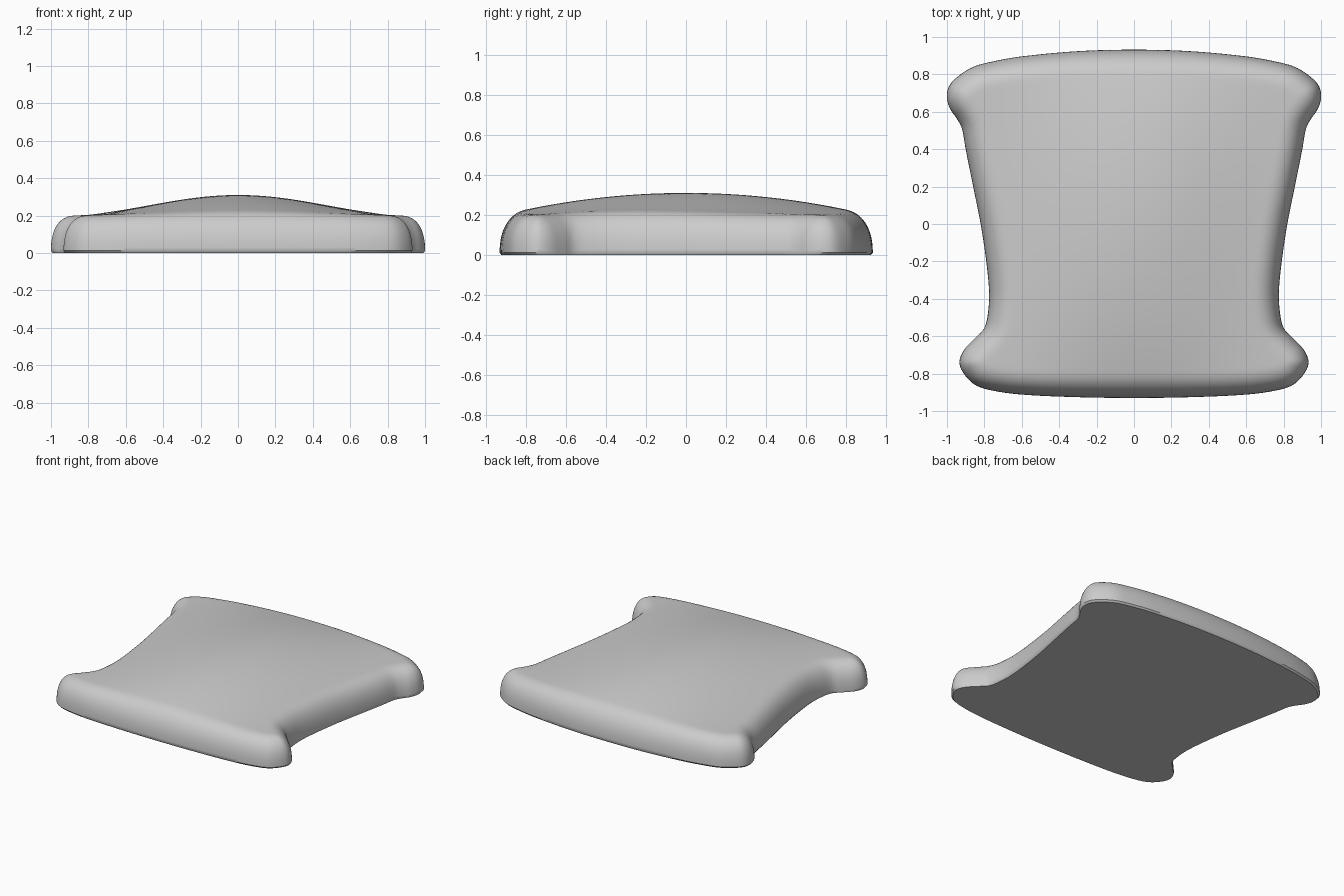
import bpy, bmesh, math
from mathutils import Vector
from mathutils.geometry import interpolate_bezier

if "Cube" in bpy.data.objects:
    bpy.data.objects.remove(bpy.data.objects["Cube"])

# Right half of the plan outline, front centre to back centre
HALF = [(0, -.93), (.3, -.926), (.6, -.912), (.76, -.89), (.85, -.86), (.91, -.80),
        (.933, -.74), (.91, -.675), (.85, -.61), (.80, -.555), (.78, -.47), (.775, -.36),
        (.79, -.2), (.82, 0), (.86, .2), (.90, .4), (.92, .51), (.945, .56), (.98, .61),
        (1.0, .67), (.99, .735), (.94, .79), (.86, .84), (.75, .87), (.6, .896),
        (.3, .924), (0, .932)]
STEPS, RINGS = 5, 44
RIM_RADIUS = .14


def smooth_outline(half):
    """Mirror the half outline and round it with bezier spans."""
    pts = [Vector(p) for p in half] + [Vector((-x, y)) for x, y in half[-2:0:-1]]
    n = len(pts)
    tan = [(pts[(i + 1) % n] - pts[i - 1]).normalized() for i in range(n)]
    out = []
    for i in range(n):
        a, b = pts[i], pts[(i + 1) % n]
        h = (b - a).length / 3
        span = interpolate_bezier(a, a + tan[i] * h, b - tan[(i + 1) % n] * h, b, STEPS + 1)
        out += [Vector((p[0], p[1])) for p in span[:-1]]
    return out


outline = smooth_outline(HALF)
N = len(outline)
segments = [(outline[i], outline[(i + 1) % N] - outline[i]) for i in range(N)]


def rim_distance(p):
    best = 9.0
    for a, d in segments:
        w = p - a
        t = min(1, max(0, w.dot(d) / d.length_squared))
        best = min(best, (w - d * t).length_squared)
    return math.sqrt(best)


def height(p, s):
    """Gentle dome with a rounded rim."""
    gx = math.cos(min(abs(p.x) / .95, 1) * math.pi / 2) ** 2
    dome = .2 + .11 * gx * max(0, 1 - (p.y / .92) ** 2)
    if s < .6:
        return dome
    k = max(0, 1 - rim_distance(p) / RIM_RADIUS)
    return max(.012, dome * (1 - k ** 2.5) ** .4)


# Cushion body: flat base, then rings shrinking towards the crown
bm = bmesh.new()
rings = [[bm.verts.new((p.x * .99, p.y * .99, 0)) for p in outline],
         [bm.verts.new((p.x, p.y, .012)) for p in outline]]
for r in range(1, RINGS):
    s = 1 - (r / RINGS) ** 2
    rings.append([bm.verts.new((p.x * s, p.y * s, height(p * s, s))) for p in outline])
bm.faces.new(rings[0][::-1])
for lo, hi in zip(rings, rings[1:]):
    for i in range(N):
        j = (i + 1) % N
        bm.faces.new((lo[i], lo[j], hi[j], hi[i]))
crown = bm.verts.new((0, 0, .31))
for i in range(N):
    bm.faces.new((rings[-1][i], rings[-1][(i + 1) % N], crown))
bmesh.ops.recalc_face_normals(bm, faces=bm.faces)

mesh = bpy.data.meshes.new("seat_cushion")
bm.to_mesh(mesh)
bm.free()
cushion = bpy.data.objects.new("seat_cushion", mesh)
bpy.context.collection.objects.link(cushion)
bpy.context.view_layer.objects.active = cushion
cushion.select_set(True)
bpy.ops.object.shade_smooth_by_angle(angle=math.radians(40))
